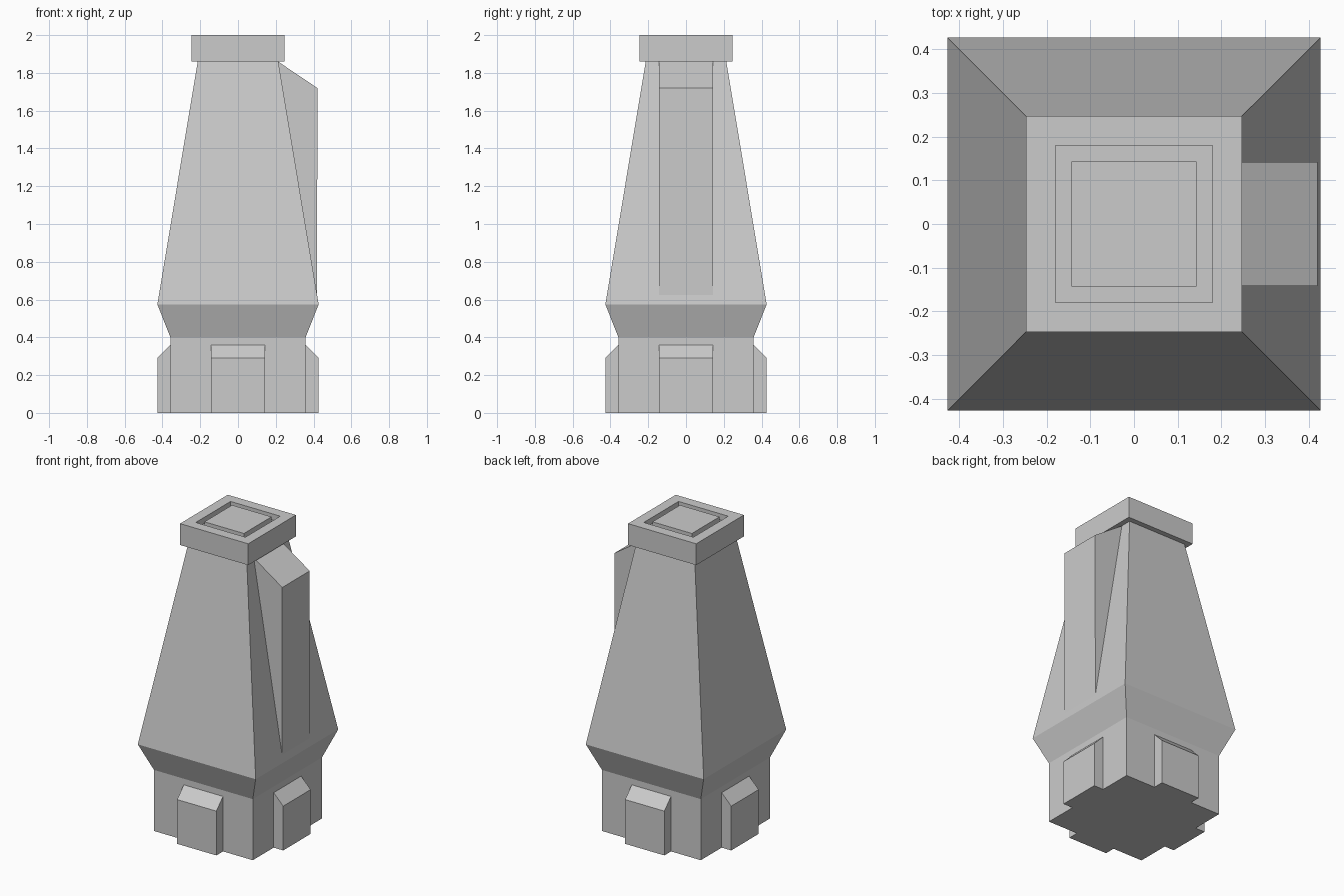
import bpy, bmesh
from math import pi
from mathutils import Matrix

if "Cube" in bpy.data.objects:
    bpy.data.objects.remove(bpy.data.objects["Cube"])


def finish(name, bm):
    bmesh.ops.recalc_face_normals(bm, faces=bm.faces)
    mesh = bpy.data.meshes.new(name)
    bm.to_mesh(mesh)
    bm.free()
    obj = bpy.data.objects.new(name, mesh)
    bpy.context.collection.objects.link(obj)
    return obj


def square_loft(name, rings):
    """Skin a stack of squares given as (half_width, z)."""
    bm = bmesh.new()
    loops = [[bm.verts.new((sx * h, sy * h, z))
              for sx, sy in ((-1, -1), (1, -1), (1, 1), (-1, 1))]
             for h, z in rings]
    for a, b in zip(loops, loops[1:]):
        for i in range(4):
            j = (i + 1) % 4
            bm.faces.new((a[i], a[j], b[j], b[i]))
    bm.faces.new(loops[0][::-1])
    bm.faces.new(loops[-1])
    return finish(name, bm)


def rib(name, profile, half_width, angle=0.0):
    """Extrude an x-z profile across y, then turn it about z."""
    bm = bmesh.new()
    face = bm.faces.new([bm.verts.new((x, -half_width, z)) for x, z in profile])
    new = bmesh.ops.extrude_face_region(bm, geom=[face])["geom"]
    verts = [v for v in new if isinstance(v, bmesh.types.BMVert)]
    bmesh.ops.translate(bm, verts=verts, vec=(0, 2 * half_width, 0))
    bm.transform(Matrix.Rotation(angle, 4, 'Z'))
    return finish(name, bm)


# Plinth, flared collar and tapering tower
square_loft("tower_body", [(0.358, 0), (0.358, 0.40), (0.427, 0.575), (0.213, 1.86)])

# Overhanging cap with a square groove around a central panel
square_loft("top_cap", [(0.247, 1.86), (0.247, 2.0), (0.18, 2.0),
                        (0.18, 1.96), (0.143, 1.96), (0.143, 2.0)])

# Sloped-top buttress on each side of the plinth
buttress = [(0.358, 0), (0.427, 0), (0.427, 0.29), (0.358, 0.36)]
for i, side in enumerate(("right", "back", "left", "front")):
    rib(f"buttress_{side}", buttress, 0.142, i * pi / 2)

# Tall upright fin on the right side only
rib("side_fin", [(0.15, 0.63), (0.419, 0.623), (0.42, 1.72), (0.212, 1.86), (0.15, 1.86)], 0.142)
